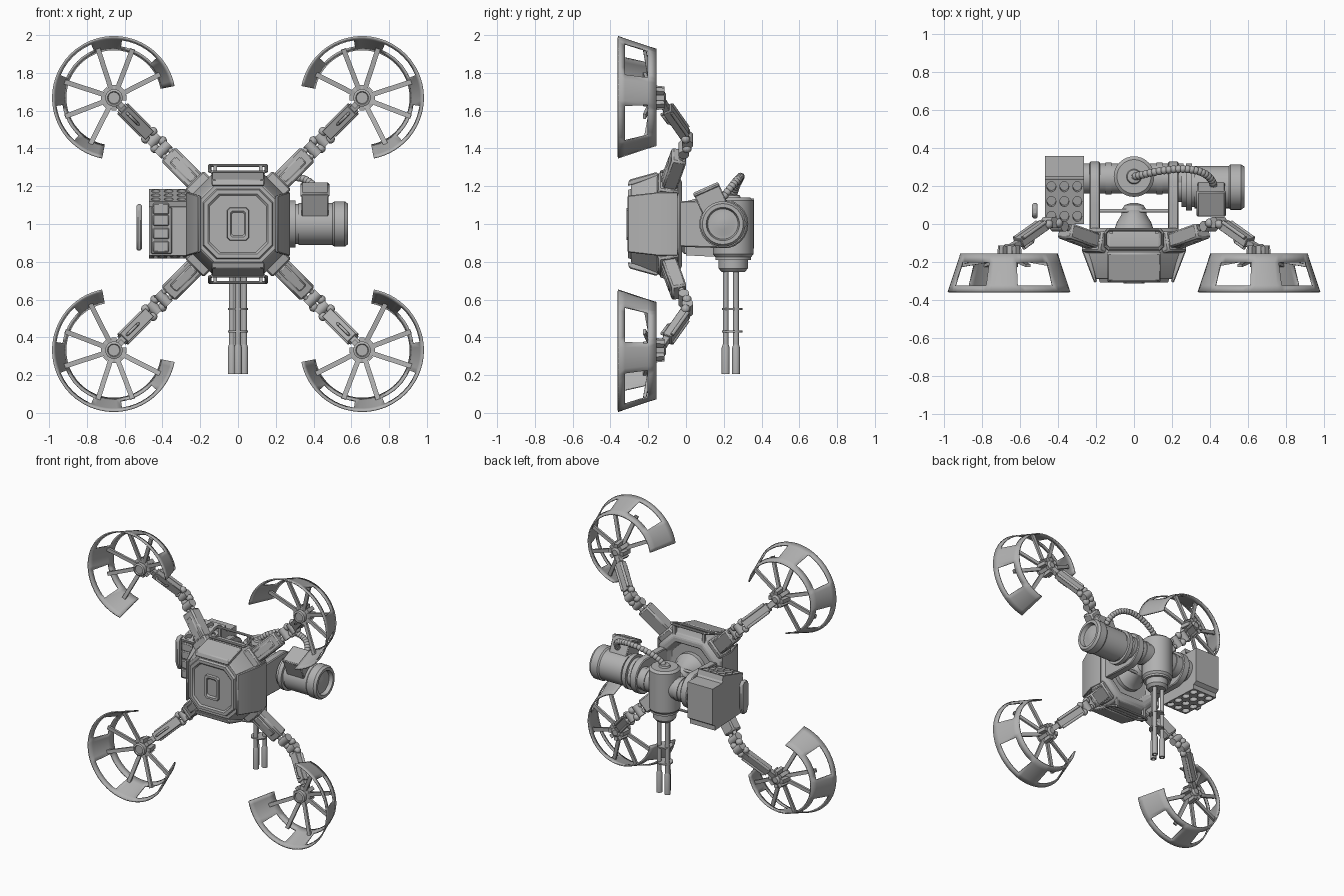
import bpy, bmesh, math
from mathutils import Vector as V, Matrix

if "Cube" in bpy.data.objects:
    bpy.data.objects.remove(bpy.data.objects["Cube"])

mat = bpy.data.materials.new("plain grey")
mat.diffuse_color = (0.44, 0.44, 0.44, 1)
mat.use_nodes = True
mat.node_tree.nodes["Principled BSDF"].inputs["Base Color"].default_value = mat.diffuse_color


def finish(name, bm, mirror=None, solid=0, bevel=0):
    """Turn a bmesh, modelled around the body centre, into a shaded object at z = 1."""
    bmesh.ops.recalc_face_normals(bm, faces=bm.faces[:])
    me = bpy.data.meshes.new(name)
    bm.to_mesh(me)
    bm.free()
    me.materials.append(mat)
    ob = bpy.data.objects.new(name, me)
    bpy.context.collection.objects.link(ob)
    ob.location = (0, 0, 1)
    if solid:
        m = ob.modifiers.new("thickness", 'SOLIDIFY')
        m.thickness, m.offset = solid, 0
    if bevel:
        m = ob.modifiers.new("bevel", 'BEVEL')
        m.width, m.segments = bevel, 1
    if mirror:
        m = ob.modifiers.new("mirror", 'MIRROR')
        m.use_axis = mirror
        m.use_mirror_merge = False
    bpy.ops.object.select_all(action='DESELECT')
    ob.select_set(True)
    bpy.context.view_layer.objects.active = ob
    bpy.ops.object.shade_smooth_by_angle(angle=math.radians(32))
    return ob


def frame(p0, p1):
    z = (p1 - p0).normalized()
    side = z.cross(V((0, 1, 0)))
    x = side.normalized() if side.length > 0.01 else V((1, 0, 0))
    m = Matrix((x, z.cross(x), z)).transposed().to_4x4()
    m.translation = (p0 + p1) / 2
    return m


def cyl(bm, p0, p1, r, n=20):
    p0, p1 = V(p0), V(p1)
    bmesh.ops.create_cone(bm, cap_ends=True, segments=n, radius1=r, radius2=r,
                          depth=(p1 - p0).length, matrix=frame(p0, p1))


def beam(bm, p0, p1, w, d):
    p0, p1 = V(p0), V(p1)
    s = Matrix.Diagonal((w, d, (p1 - p0).length, 1))
    bmesh.ops.create_cube(bm, size=1, matrix=frame(p0, p1) @ s)


def ball(bm, c, r):
    bmesh.ops.create_uvsphere(bm, u_segments=14, v_segments=8, radius=r,
                              matrix=Matrix.Translation(c))


def box(bm, x0, x1, y0, y1, z0, z1, tilt=0):
    m = Matrix.Translation(((x0 + x1) / 2, (y0 + y1) / 2, (z0 + z1) / 2))
    m = m @ Matrix.Rotation(math.radians(tilt), 4, 'X')
    bmesh.ops.create_cube(bm, size=1, matrix=m @ Matrix.Diagonal((x1 - x0, y1 - y0, z1 - z0, 1)))


def loft(bm, rings):
    rows = [[bm.verts.new(p) for p in r] for r in rings]
    for a, b in zip(rows, rows[1:]):
        for i in range(len(a)):
            j = (i + 1) % len(a)
            bm.faces.new((a[i], a[j], b[j], b[i]))
    bm.faces.new(rows[0])
    bm.faces.new(rows[-1])


def lathe(bm, start, axis, prof, n=32):
    """Revolve (distance, radius) pairs about an axis."""
    m = frame(V((0, 0, 0)), V(axis)).to_3x3()
    loft(bm, [[V(start) + m @ V((r * math.cos(i * math.tau / n), r * math.sin(i * math.tau / n), t))
               for i in range(n)] for t, r in prof])


def prism(bm, pts, x0, x1):
    loft(bm, [[(x, y, z) for y, z in pts] for x in (x0, x1)])


def octagon(y, hx, hz, c):
    q = [(hx, hz - c), (hx - c, hz)]
    return [(x, y, z) for x, z in q + [(-a, b) for a, b in q[::-1]]
            + [(-a, -b) for a, b in q] + [(a, -b) for a, b in q[::-1]]]


def tube(bm, pts, r):
    for a, b in zip(pts, pts[1:]):
        cyl(bm, a, b, r, n=10)
        ball(bm, b, r)


# body shell with a recessed back
bm = bmesh.new()
loft(bm, [octagon(*s) for s in ((-.29, .205, .21, .08), (-.15, .265, .265, .13), (-.04, .25, .25, .12),
                                (-.02, .225, .225, .11), (-.02, .19, .19, .09), (-.07, .17, .17, .08))])
finish("body_shell", bm, bevel=.006)
# framed front plate and sensor block
bm = bmesh.new()
loft(bm, [octagon(*s) for s in ((-.28, .19, .19, .075), (-.308, .18, .18, .07), (-.308, .16, .16, .06),
                                (-.298, .15, .15, .055), (-.298, .03, .03, .01))])
loft(bm, [octagon(*s) for s in ((-.29, .06, .09, .015), (-.315, .055, .085, .015),
                                (-.315, .04, .07, .01), (-.305, .035, .06, .01))])
finish("front_plate", bm)
# raised panels on the flanks and top
bm = bmesh.new()
prism(bm, [(-.31, .20), (-.30, .235), (-.155, .275), (-.14, .255)], -.14, .14)
finish("edge_panel", bm, (False, False, True), bevel=.006)
bm = bmesh.new()
loft(bm, [[(.195, -.305, s) for s in (-.15, .15)] + [(.265, -.04, s) for s in (.17, -.17)],
          [(.21, -.31, s) for s in (-.15, .15)] + [(.275, -.14, s) for s in (.17, -.17)]])
finish("side_panel", bm, (True, False, False), bevel=.005)
# carry rails
bm = bmesh.new()
rail = [(-.135, -.03, .31), (.135, -.03, .31), (.15, -.045, .308), (.15, -.115, .28),
        (.135, -.13, .275), (-.135, -.13, .275), (-.15, -.115, .28), (-.15, -.045, .308), (-.135, -.03, .31)]
tube(bm, rail, .009)
for x in (-.12, .12):
    beam(bm, (x, -.04, .23), (x, -.04, .31), .02, .02)
finish("carry_rail", bm, (False, False, True))

# arms, one corner modelled and mirrored to four
P = lambda a, y, s=0: V((a + s, y, a - s))
bm = bmesh.new()
beam(bm, P(.16, -.11), P(.225, -.09), .14, .11)
beam(bm, P(.2, -.095), P(.365, -.035), .105, .08)
beam(bm, P(.23, -.122), P(.345, -.08), .06, .02)
finish("upper_arm", bm, (True, False, True), bevel=.01)
bm = bmesh.new()
for s in (-.016, .016):
    cyl(bm, P(.35, -.03, s), P(.44, .01, s), .014)
cyl(bm, P(.395, -.012, -.03), P(.395, -.012, .03), .028)
cyl(bm, P(.445, .008, -.026), P(.445, .008, .026), .03)
for s in (-.02, .02):
    ball(bm, P(.42, .005, s), .025)
    ball(bm, P(.47, -.002, s), .024)
finish("elbow_joint", bm, (True, False, True))
bm = bmesh.new()
beam(bm, P(.475, -.005), P(.61, -.10), .062, .05)
beam(bm, P(.59, -.09), P(.655, -.13), .04, .035)
for s in (-.022, .022):
    cyl(bm, P(.49, .01, s), P(.61, -.075, s), .01)
# small guard loop under the forearm
tube(bm, [P(.525, -.055), P(.535, -.095), P(.58, -.128), P(.59, -.10)], .008)
finish("forearm", bm, (True, False, True), bevel=.006)

# rotor guards with window openings
CX, CZ = .657, .668


def ring(rel, y, r):
    a = math.radians(45 + rel)
    return V((CX + r * math.cos(a), y, CZ + r * math.sin(a)))


bm = bmesh.new()
bounds = [-124, -92, -53, -22, 22, 53, 92, 124]
levels = [(-.158, .256), (-.203, .27), (-.325, .311), (-.36, .323)]
for k in range(7):
    for i in range(6):
        step = (bounds[k + 1] - bounds[k]) / 6
        a, b = bounds[k] + i * step, bounds[k] + (i + 1) * step
        for j in range(3):
            if j == 1 and k in (1, 3, 5):
                continue
            (y0, r0), (y1, r1) = levels[j], levels[j + 1]
            bm.faces.new([bm.verts.new(p) for p in
                          (ring(a, y0, r0), ring(b, y0, r0), ring(b, y1, r1), ring(a, y1, r1))])
bmesh.ops.remove_doubles(bm, verts=bm.verts[:], dist=1e-4)
finish("rotor_guard", bm, (True, False, True), solid=.009)
bm = bmesh.new()
for rel in (-108, -66, -27, 27, 66, 108):
    beam(bm, ring(rel, -.18, .03), ring(rel, -.22, .276), .026, .016)
finish("rotor_spoke", bm, (True, False, True))
bm = bmesh.new()
lathe(bm, (CX, -.105, CZ), (0, -1, 0), [(0, .02), (.01, .034), (.09, .04), (.095, .046), (.12, .046),
                                       (.125, .034), (.117, .03), (.117, .01)], 24)
for i in range(8):
    beam(bm, ring(i * 45, -.115, .046), ring(i * 45, -.19, .054), .028, .028)
finish("rotor_hub", bm, (True, False, True))

# pedestal and yoke behind the body
bm = bmesh.new()
lathe(bm, (0, -.08, 0), (0, 1, 0), [(0, .12), (.04, .12), (.06, .1), (.09, .09), (.13, .066),
                                   (.155, .066), (.18, .05), (.19, .02)])
for z in (-.05, .05):
    cyl(bm, (-.2, .07, z), (.2, .07, z), .01)
finish("rear_pedestal", bm)
bm = bmesh.new()
prism(bm, [(-.04, -.12), (-.04, .12), (.1, .125)] +
      [(.2 + .13 * math.cos(a), .13 * math.sin(a)) for a in [math.radians(80 - 16 * i) for i in range(11)]]
      + [(.1, -.125)], .18, .235)
finish("yoke_plate", bm, (True, False, False), bevel=.006)
bm = bmesh.new()
cyl(bm, (-.29, .24, 0), (.26, .24, 0), .08, n=32)
for x in (-.15, .12):
    cyl(bm, (x, .24, 0), (x + .03, .24, 0), .085, n=32)
finish("cross_shaft", bm)

# vertical gun turret with three barrels
bm = bmesh.new()
lathe(bm, (0, .25, .14), (0, 0, -1), [(-.015, .02), (-.012, .035), (0, .04), (0, .09), (.015, .107), (.30, .107),
                                     (.315, .095), (.33, .095), (.33, .078), (.375, .078), (.395, .06)])
finish("gun_turret", bm)
bm = bmesh.new()
for x, y in ((-.033, .265), (.033, .265), (0, .21)):
    cyl(bm, (x, y, -.24), (x, y, -.66), .015)
    lathe(bm, (x, y, -.635), (0, 0, -1), [(0, .014), (.02, .021), (.16, .021), (.16, .012), (.13, .01)], 16)
for z in (-.455, -.575):
    cyl(bm, (0, .245, z), (0, .245, z + .01), .054)
finish("gun_barrel", bm)

# right side camera drum and tilted box
bm = bmesh.new()
lathe(bm, (.22, .195, 0), (1, 0, 0), [(0, .08), (.03, .08), (.03, .105), (.055, .105), (.055, .125), (.085, .125),
      (.085, .105), (.1, .105), (.1, .112), (.28, .112), (.29, .12), (.345, .12), (.362, .108), (.362, .088),
      (.335, .08), (.335, .06), (.345, .03)], 40)
finish("camera_drum", bm)
bm = bmesh.new()
box(bm, .335, .48, .06, .205, .055, .2, 24)
box(bm, .33, .485, .035, .182, .17, .19, 24)
box(bm, .36, .46, .1, .2, .02, .1, 24)
finish("tilted_box", bm, bevel=.006)
# beaded hose from turret to box
bm = bmesh.new()
ctrl = [V(p) for p in ((0, .25, .14), (.06, .26, .24), (.3, .34, .29), (.42, .28, .26), (.42, .19, .13))]
for i in range(25):
    t = i / 24
    p = sum((math.comb(4, k) * t**k * (1 - t)**(4 - k) * c for k, c in enumerate(ctrl)), V((0, 0, 0)))
    ball(bm, p, .021)
finish("hose", bm)

# left side launcher pod
bm = bmesh.new()
prism(bm, [(0, -.14), (0, .09), (.235, .155), (.25, .135), (.36, .135), (.36, -.13), (.33, -.15)], -.47, -.265)
finish("launcher_pod", bm)


def tube_block(bm, origin, u, v, up, r, depth):
    """Square block whose top is pierced by a blind round hole."""
    rings = []
    for square, h in ((True, -depth), (True, 0), (False, 0), (False, -depth * .9)):
        row = []
        for i in range(16):
            c, s = math.cos(i * math.tau / 16), math.sin(i * math.tau / 16)
            k = 1 / max(abs(c), abs(s)) if square else r
            row.append(V(origin) + (u * c + v * s) * k + up * h)
        rings.append(row)
    loft(bm, rings)


# open launch tubes on the sloped top and on the underside
bm = bmesh.new()
for i in range(3):
    x = -.4358 + .0683 * i
    for j in range(3):
        tube_block(bm, (x, .04 + .0783 * j, .131 + .0217 * j), V((.0342, 0, 0)), V((0, .039, .0108)),
                   V((0, -.26, .965)), .7, .036)
    for j in range(4):
        tube_block(bm, (x, .042 + .083 * j, -.168 - .004 * j), V((.0342, 0, 0)), V((0, .0415, -.002)),
                   V((0, 0, -1)), .72, .034)
finish("launch_tube", bm)
# pod front armour ribs and side fin
bm = bmesh.new()
box(bm, -.46, -.35, -.015, .01, -.16, .09)
for z in (-.12, -.05, .02, .08):
    box(bm, -.45, -.365, -.025, 0, z - .03, z + .03)
finish("pod_rib", bm, bevel=.006)
bm = bmesh.new()
prism(bm, [(.03, -.09), (.05, -.14), (.09, -.14), (.11, -.09), (.11, .08), (.09, .105), (.05, .105), (.03, .08)],
      -.538, -.508)
finish("side_fin", bm, bevel=.008)
